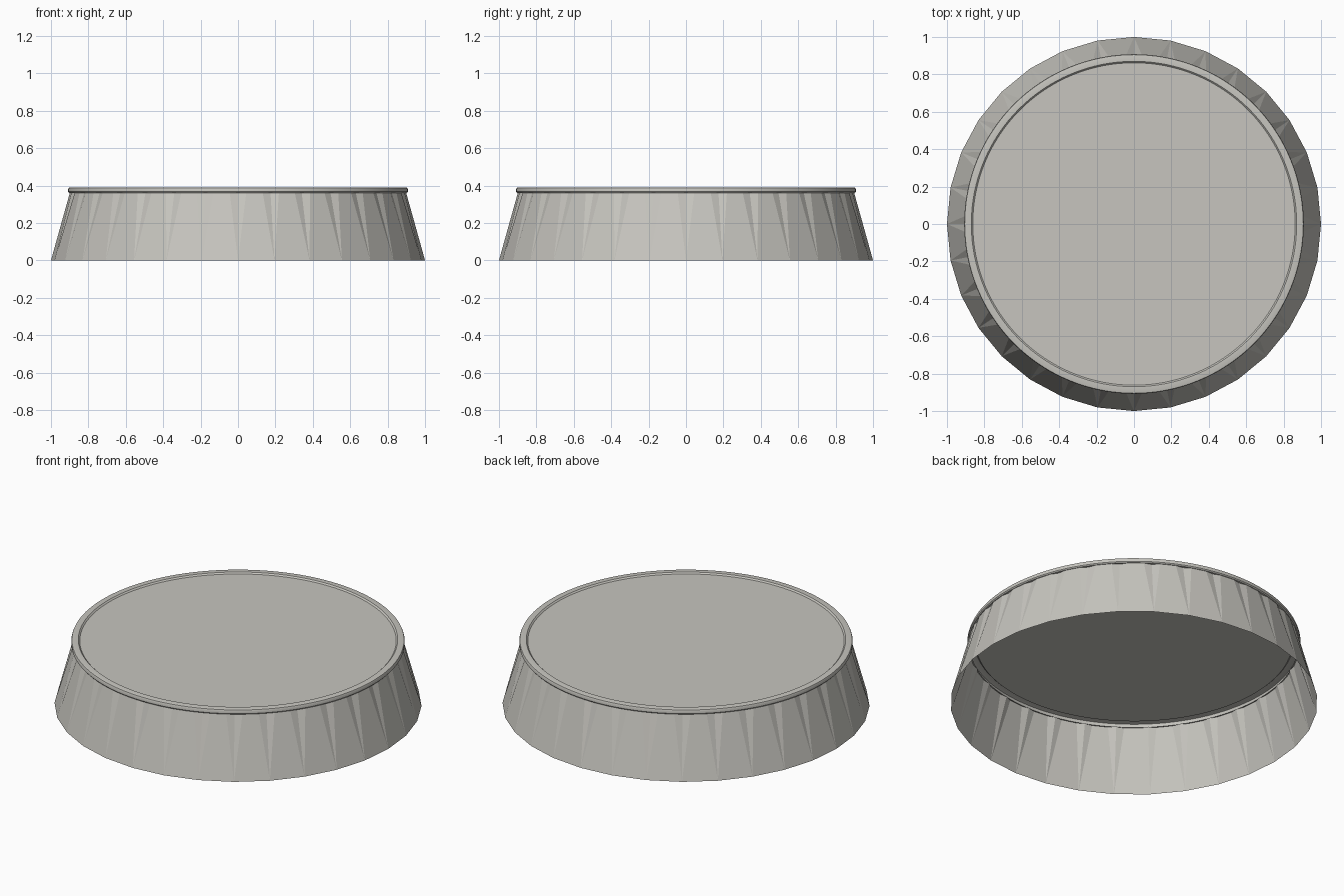
import bpy
import bmesh
from math import sin, cos, pi, radians

if "Cube" in bpy.data.objects:
    bpy.data.objects.remove(bpy.data.objects["Cube"])

FLUTES = 32
RIM_SIDES = 128
WALL_TOP = 0.362

# Single warm grey colour
grey = bpy.data.materials.new("warm_grey")
grey.use_nodes = True
colour = (0.57, 0.56, 0.52, 1)
grey.diffuse_color = colour
grey.node_tree.nodes["Principled BSDF"].inputs["Base Color"].default_value = colour


def finish(name, bm, angle):
    bmesh.ops.recalc_face_normals(bm, faces=bm.faces)
    mesh = bpy.data.meshes.new(name)
    bm.to_mesh(mesh)
    bm.free()
    mesh.materials.append(grey)
    obj = bpy.data.objects.new(name, mesh)
    bpy.context.collection.objects.link(obj)
    bpy.ops.object.select_all(action='DESELECT')
    obj.select_set(True)
    bpy.context.view_layer.objects.active = obj
    bpy.ops.object.shade_smooth_by_angle(angle=radians(angle))
    return obj


def polar(bm, r, a, z):
    return bm.verts.new((r * cos(a), r * sin(a), z))


# Flaring wall: flat tapered panels with shallow wedge flutes between them
bm = bmesh.new()
step = 2 * pi / FLUTES
base, left, groove, right = [], [], [], []
for i in range(FLUTES):
    a = i * step
    base.append(polar(bm, 1.0, a, 0))
    right.append(polar(bm, 0.9, a - step / 4, WALL_TOP))
    groove.append(polar(bm, 0.89, a, WALL_TOP))
    left.append(polar(bm, 0.9, a + step / 4, WALL_TOP))
for i in range(FLUTES):
    j = (i + 1) % FLUTES
    bm.faces.new((base[i], base[j], right[j], left[i]))
    bm.faces.new((base[i], groove[i], right[i]))
    bm.faces.new((base[i], left[i], groove[i]))
finish("fluted_wall", bm, 8)

# Rounded rim and slightly recessed top disc, one revolved profile
profile = [(0.892, 0.36), (0.903, 0.361), (0.908, 0.367), (0.908, 0.381),
           (0.905, 0.388), (0.898, 0.39), (0.87, 0.39), (0.862, 0.382)]
bm = bmesh.new()
rings = [[polar(bm, r, 2 * pi * i / RIM_SIDES, z) for i in range(RIM_SIDES)]
         for r, z in profile]
for lower, upper in zip(rings, rings[1:]):
    for i in range(RIM_SIDES):
        j = (i + 1) % RIM_SIDES
        bm.faces.new((lower[i], lower[j], upper[j], upper[i]))
bm.faces.new(rings[-1])
finish("rim_and_top", bm, 35)
